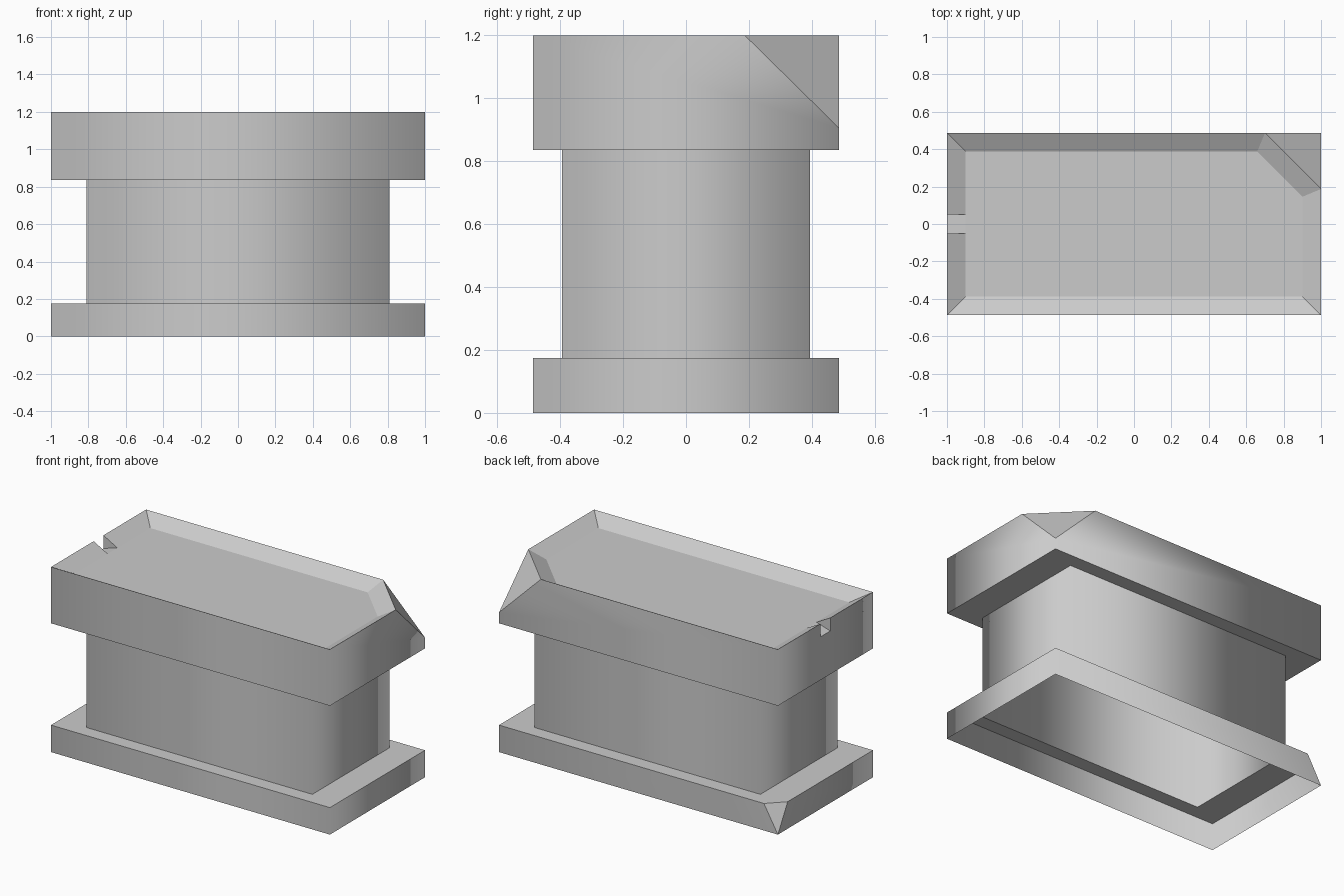
import bpy
import bmesh
from math import copysign
from mathutils import Vector

if "Cube" in bpy.data.objects:
    bpy.data.objects.remove(bpy.data.objects["Cube"], do_unlink=True)

OUTER = (1.0, 0.487)    # half sizes of plinth and table top
SHAFT = (0.81, 0.395)   # half sizes of the shaft
Z_PLINTH, Z_SHAFT, Z_TOP = 0.175, 0.835, 1.2

stone = bpy.data.materials.new("grey stone")
stone.use_nodes = True
stone.diffuse_color = (0.6, 0.6, 0.6, 1)
stone.node_tree.nodes["Principled BSDF"].inputs["Base Color"].default_value = (0.6, 0.6, 0.6, 1)


def box(half, z0, z1):
    bm = bmesh.new()
    bmesh.ops.create_cube(bm, size=2)
    for v in bm.verts:
        v.co = (v.co.x * half[0], v.co.y * half[1], z1 if v.co.z > 0 else z0)
    return bm


def face_at(bm, centre_z):
    """Horizontal face at a height."""
    return next(f for f in bm.faces if all(abs(v.co.z - centre_z) < 1e-4 for v in f.verts))


def open_face(bm, z):
    bmesh.ops.delete(bm, geom=[face_at(bm, z)], context="FACES_ONLY")


def ledge(bm, z):
    """Turn the face at z into a ledge around the open shaft."""
    face = face_at(bm, z)
    bmesh.ops.inset_region(bm, faces=[face], thickness=0.05)
    for v in face.verts:
        v.co.x, v.co.y = copysign(SHAFT[0], v.co.x), copysign(SHAFT[1], v.co.y)
    bmesh.ops.delete(bm, geom=[face], context="FACES_ONLY")


def chip_corner(bm, sx, sy, z, a, c):
    """Slice off a top corner by a along the edges and c downwards."""
    corner = Vector((sx * OUTER[0], sy * OUTER[1], z))
    cut = bmesh.ops.bisect_plane(
        bm, geom=bm.verts[:] + bm.edges[:] + bm.faces[:], dist=1e-4,
        plane_co=corner - Vector((sx * a, 0, 0)),
        plane_no=Vector((sx / a, sy / a, 1 / c)).normalized(), clear_outer=True)
    verts = [g for g in cut["geom_cut"] if isinstance(g, bmesh.types.BMVert)]
    bm.faces.new(verts)


def finish(bm, name):
    """Round the shading of upright walls, keep all other faces flat."""
    bmesh.ops.recalc_face_normals(bm, faces=bm.faces[:])
    for f in bm.faces:
        f.smooth = abs(f.normal.z) < 0.01 and f.calc_area() > 0.02
    mesh = bpy.data.meshes.new(name)
    bm.to_mesh(mesh)
    bm.free()
    mesh.materials.append(stone)
    bpy.context.collection.objects.link(bpy.data.objects.new(name, mesh))


# Plinth: hollow below, small chip on one back corner
bm = box(OUTER, 0, Z_PLINTH)
open_face(bm, 0)
chip_corner(bm, -1, 1, Z_PLINTH, 0.1, Z_PLINTH)
face = face_at(bm, Z_PLINTH)
hole = box(SHAFT, 0, Z_PLINTH)
hole.free()
rim = face.verts[:]
inner = [bm.verts.new((sx * SHAFT[0], sy * SHAFT[1], Z_PLINTH))
         for sx, sy in ((-1, -1), (1, -1), (1, 1), (-1, 1))]
bm.faces.remove(face)
nearest = [min(inner, key=lambda i: (i.co - v.co).length) for v in rim]
for k in range(len(rim)):
    n = (k + 1) % len(rim)
    ring = [rim[k], rim[n], nearest[n], nearest[k]]
    bm.faces.new(list(dict.fromkeys(ring)))
finish(bm, "plinth")

# Shaft: open tube between the two ledges
bm = box(SHAFT, Z_PLINTH, Z_SHAFT)
open_face(bm, Z_PLINTH)
open_face(bm, Z_SHAFT)
finish(bm, "shaft")

# Table top: broken corner, then a shallow tray with sloping sides
bm = box(OUTER, Z_SHAFT, Z_TOP)
ledge(bm, Z_SHAFT)
chip_corner(bm, 1, 1, Z_TOP, 0.3, 0.295)
tray = face_at(bm, Z_TOP)
bmesh.ops.inset_region(bm, faces=[tray], thickness=0.1, use_even_offset=True)
for v in tray.verts:
    v.co.z -= 0.055

# Drain spout: split the end wall and its slope, then lower the middle
HALF = 0.05


def end_faces():
    return [f for f in bm.faces if f.calc_center_median().x < -0.9 and f.normal.x ** 2 > 0.1]


bm.normal_update()
for y in (-HALF, HALF):
    faces = end_faces()
    geom = set(faces)
    for f in faces:
        geom.update(f.verts, f.edges)
    bmesh.ops.bisect_plane(bm, geom=list(geom), plane_co=(0, y, 0), plane_no=(0, 1, 0), dist=1e-4)
    bm.normal_update()
middle = [f for f in end_faces() if abs(f.calc_center_median().y) < 0.01]
wall = min(middle, key=lambda f: f.calc_center_median().x)
slope = max(middle, key=lambda f: f.calc_center_median().x)
lip, side = {}, {}
for e in [e for e in wall.edges if abs(e.verts[0].co.z - e.verts[1].co.z) > 0.1]:
    top = max(e.verts, key=lambda v: v.co.z)
    s = copysign(1, top.co.y)
    new_edge, low = bmesh.utils.edge_split(e, top, 0.085 / (Z_TOP - Z_SHAFT))
    floor = next(v for v in slope.verts if v.co.x > -0.95 and v.co.y * s > 0)
    lip[s], side[s] = low, (top, low, floor)
bmesh.utils.face_split(wall, lip[-1], lip[1])
notch = [f for f in lip[1].link_faces if lip[-1] in f.verts and side[1][0] in f.verts]
bmesh.ops.delete(bm, geom=notch + [slope], context="FACES")
bm.faces.new((lip[-1], lip[1], side[1][2], side[-1][2]))
for s in (-1, 1):
    bm.faces.new(side[s])
finish(bm, "table_top")
